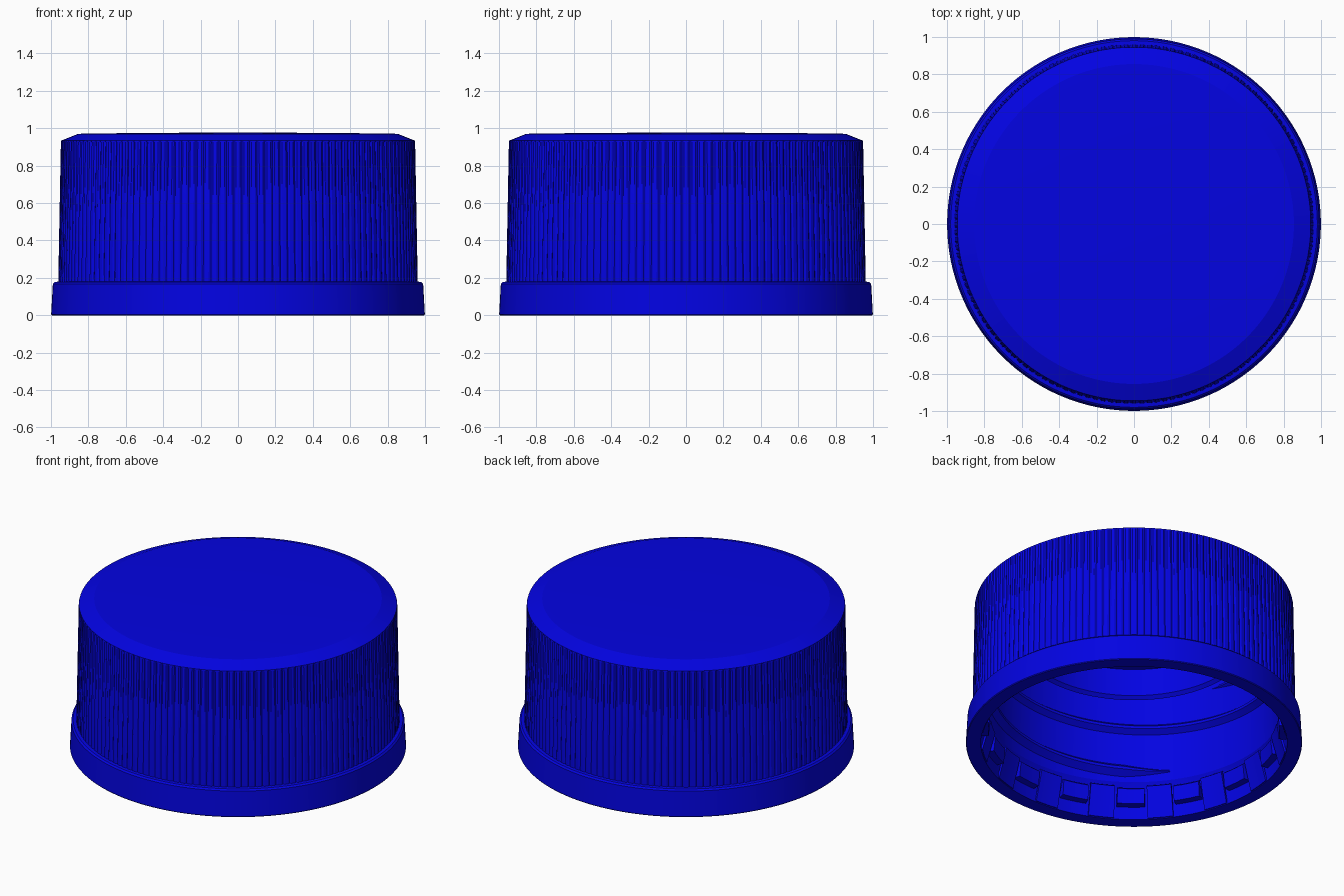
import bpy, bmesh, math

if "Cube" in bpy.data.objects:
    bpy.data.objects.remove(bpy.data.objects["Cube"])

TEETH = 144            # grip ribs around the side
SEG = TEETH * 4        # four points per rib, one of them in the groove
INNER = 0.875          # inner wall radius
FLAPS = 16             # retaining flaps inside the band

mat = bpy.data.materials.new("blue_plastic")
mat.diffuse_color = (0.001, 0.001, 0.76, 1)
mat.use_nodes = True
mat.node_tree.nodes["Principled BSDF"].inputs["Base Color"].default_value = mat.diffuse_color


def finish(name, bm, angle=18):
    bmesh.ops.remove_doubles(bm, verts=bm.verts, dist=1e-5)
    bmesh.ops.recalc_face_normals(bm, faces=bm.faces)
    me = bpy.data.meshes.new(name)
    bm.to_mesh(me)
    bm.free()
    me.materials.append(mat)
    ob = bpy.data.objects.new(name, me)
    bpy.context.collection.objects.link(ob)
    bpy.ops.object.select_all(action='DESELECT')
    ob.select_set(True)
    bpy.context.view_layer.objects.active = ob
    bpy.ops.object.shade_smooth_by_angle(angle=math.radians(angle))
    return ob


def polar(r, a, z):
    return (r * math.cos(a), r * math.sin(a), z)


def skin(bm, rings, closed_ring, closed_path):
    """Bridge consecutive rows of vertices with quads."""
    n, m = len(rings), len(rings[0])
    for i in range(n if closed_path else n - 1):
        for j in range(m if closed_ring else m - 1):
            a, b = rings[i], rings[(i + 1) % n]
            k = (j + 1) % m
            bm.faces.new((a[j], a[k], b[k], b[j]))


def lathe(name, profile, seg, closed):
    """Profile points are (radius, z, groove depth)."""
    bm = bmesh.new()
    rows = []
    for r, z, d in profile:
        rows.append([bm.verts.new(polar(r - (d if j % 4 == 2 else 0),
                                        2 * math.pi * j / seg, z))
                     for j in range(seg)])
    skin(bm, rows, True, closed)
    bmesh.ops.dissolve_degenerate(bm, edges=bm.edges, dist=1e-6)
    return finish(name, bm)


def blocks(name, section, offset, half):
    """Repeat a swept block FLAPS times around the axis."""
    bm = bmesh.new()
    for i in range(FLAPS):
        mid = math.radians(220) + 2 * math.pi * (i + offset) / FLAPS
        rows = []
        for t in (-1, -0.33, 0.33, 1):
            rows.append([bm.verts.new(polar(r, mid + t * half, z))
                         for r, z in section])
        skin(bm, rows, True, False)
        bm.faces.new(rows[0])
        bm.faces.new(rows[-1])
    finish(name, bm)


# Shell: tamper band, ribbed side, chamfered top and hollow inside
lathe("cap_shell", [
    (0, 0.977, 0), (0.30, 0.976, 0), (0.80, 0.972, 0), (0.855, 0.970, 0),
    (0.945, 0.934, 0), (0.947, 0.926, 0.007), (0.961, 0.180, 0.007),
    (0.980, 0.178, 0), (0.990, 0.168, 0),
    (0.999, 0.005, 0), (0.995, 0, 0), (0.910, 0, 0),
    (0.912, 0.19, 0), (0.90, 0.21, 0),
    (INNER + 0.005, 0.24, 0), (INNER - 0.01, 0.84, 0), (0.83, 0.885, 0), (0, 0.89, 0),
], SEG, False)

# Plug seal hanging from the ceiling
lathe("plug_seal", [
    (0.72, 0.90, 0), (0.715, 0.75, 0), (0.70, 0.705, 0), (0.685, 0.69, 0),
    (0.665, 0.71, 0), (0.66, 0.90, 0),
], 128, True)

# Folded retaining flaps leaning inwards, with short catches between them
blocks("retaining_flaps",
       [(0.915, 0.005), (0.904, 0.005), (0.853, 0.195), (0.868, 0.207)], 0, 0.086)
blocks("short_catches",
       [(0.918, 0.085), (0.866, 0.085), (0.856, 0.180), (0.872, 0.195)], 0.5, 0.094)

# Right-handed helical thread with tapered ends
bm = bmesh.new()
start, sweep, z0, rise = math.radians(216), math.radians(706), 0.30, 0.50
steps = 240
rows = []
for i in range(steps + 1):
    t = i / steps
    taper = max(0.05, min(1, t * 40, (1 - t) * 40))
    a, depth = start + sweep * t, 0.035 * taper
    z = z0 + rise * t + 0.12 * t * (1 - t)
    half = 0.045 * (0.2 + 0.8 * taper)
    rows.append([bm.verts.new(polar(r, a, z + dz)) for r, dz in (
        (INNER + 0.01, -half), (INNER - depth, -half * 0.2),
        (INNER - depth, half * 0.2), (INNER + 0.01, half))])
skin(bm, rows, True, False)
bm.faces.new(rows[0])
bm.faces.new(rows[-1])
finish("screw_thread", bm)
